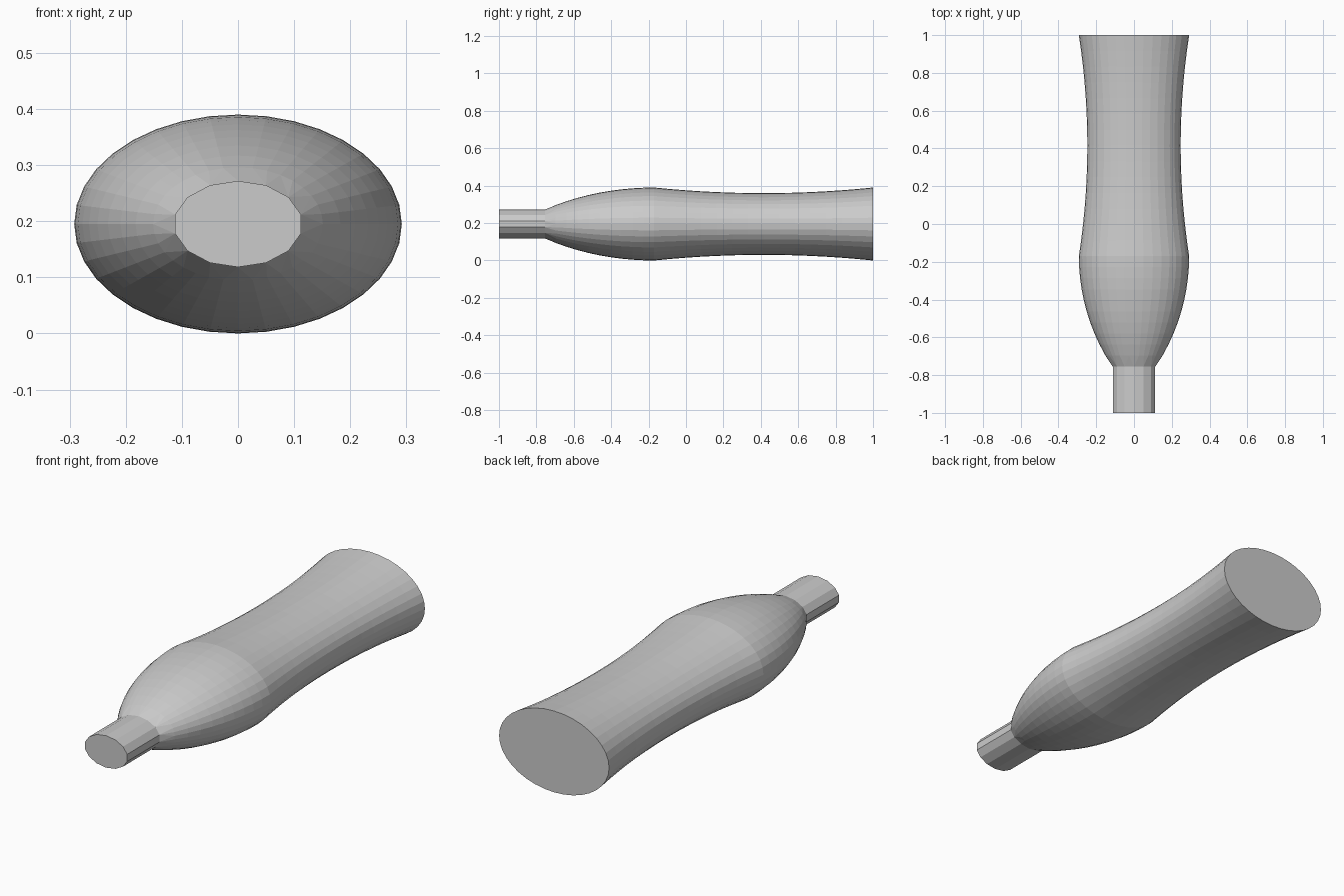
import bpy, bmesh, math

if "Cube" in bpy.data.objects:
    bpy.data.objects.remove(bpy.data.objects["Cube"])

ASPECT, ZC = 0.195 / 0.292, 0.195
Y_NECK, Y_SHOULDER, Y_BASE = -0.755, -0.17, 1.0
R_NECK, R_BODY, R_WAIST = 0.115, 0.292, 0.247


def ring(bm, y, r, sides):
    """Closed elliptical loop of edges across the bottle."""
    vs = [bm.verts.new((r * math.sin(2 * math.pi * i / sides), y,
                        ZC + r * ASPECT * math.cos(2 * math.pi * i / sides)))
          for i in range(sides)]
    es = [bm.edges.new((vs[i], vs[(i + 1) % sides])) for i in range(sides)]
    return vs, es


# Lengthwise profile: (y, radius, sides)
profile = [(-1.0, R_NECK, 14), (Y_NECK, R_NECK, 14)]

# Rounded shoulder, an arc tangent to the widest point
dy, dr = Y_SHOULDER - Y_NECK, R_BODY - R_NECK
R = (dy * dy + dr * dr) / (2 * dr)
for i in range(1, 11):
    d = dy * (1 - i / 10)
    profile.append((Y_SHOULDER - d, R_BODY - R + math.sqrt(R * R - d * d), 36))

# Waisted body
for i in range(1, 15):
    t = i / 14
    profile.append((Y_SHOULDER + t * (Y_BASE - Y_SHOULDER),
                    R_WAIST + (R_BODY - R_WAIST) * (2 * t - 1) ** 2, 36))

bm = bmesh.new()
rings = [ring(bm, *p) for p in profile]
for (_, a), (_, b) in zip(rings, rings[1:]):
    bmesh.ops.bridge_loops(bm, edges=a + b)

# Flat mouth and base
bm.faces.new(rings[0][0])
bm.faces.new(rings[-1][0])
bmesh.ops.recalc_face_normals(bm, faces=bm.faces[:])

mesh = bpy.data.meshes.new("bottle")
bm.to_mesh(mesh)
bm.free()
bpy.context.collection.objects.link(bpy.data.objects.new("bottle", mesh))
